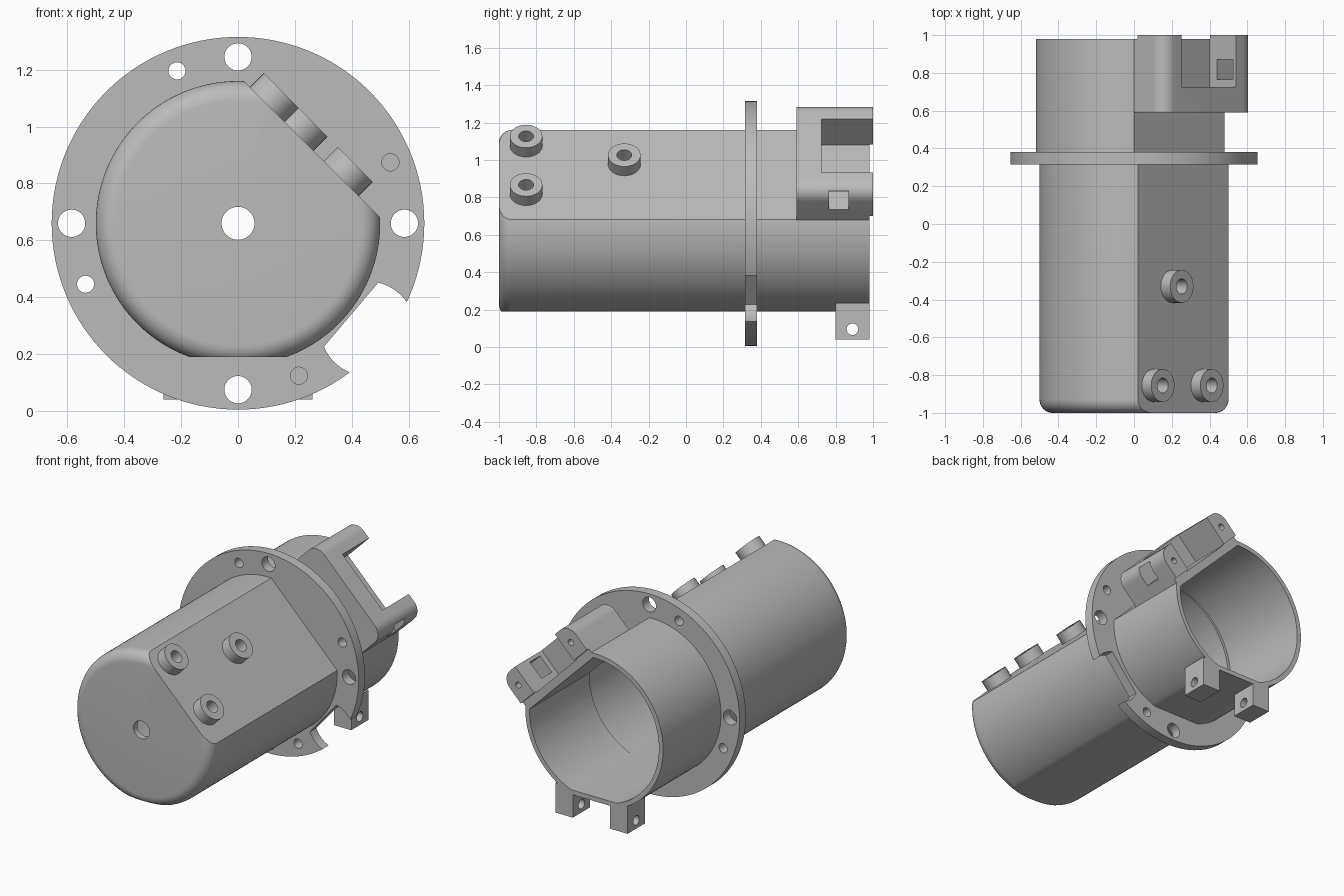
import bpy, bmesh
from math import pi, sin, cos, radians
from mathutils import Matrix, Vector

if "Cube" in bpy.data.objects:
    bpy.data.objects.remove(bpy.data.objects["Cube"])

GREY = bpy.data.materials.new("plain_grey")
GREY.use_nodes = True
GREY.diffuse_color = (0.5, 0.5, 0.5, 1)
GREY.node_tree.nodes["Principled BSDF"].inputs["Base Color"].default_value = (0.5, 0.5, 0.5, 1)

AXIS = Matrix.Translation((0, 0, 0.66))            # centre line of the housing
REAR = Matrix.Translation((-0.02, 0, 0.66))        # rear section sits slightly off centre
TILT = Matrix.Rotation(radians(45), 4, "Y")        # local z points out of the slanted flat
FLAT, BASE = 0.368, 0.47                           # distances of slanted and bottom flats
WALL = 0.03


def finish(name, bm, frame):
    bmesh.ops.recalc_face_normals(bm, faces=bm.faces)
    bm.transform(frame)
    mesh = bpy.data.meshes.new(name)
    bm.to_mesh(mesh)
    bm.free()
    mesh.materials.append(GREY)
    obj = bpy.data.objects.new(name, mesh)
    bpy.context.collection.objects.link(obj)
    return obj


def prism(name, outline, y0, y1, frame=AXIS):
    """Extrude an x-z outline along y."""
    bm = bmesh.new()
    face = bm.faces.new([bm.verts.new((x, y0, z)) for x, z in outline])
    out = bmesh.ops.extrude_face_region(bm, geom=[face])
    moved = [v for v in out["geom"] if isinstance(v, bmesh.types.BMVert)]
    bmesh.ops.translate(bm, verts=moved, vec=(0, y1 - y0, 0))
    return finish(name, bm, frame)


def arc(x, z, r, a0, a1, n):
    return [(x + r * cos(a0 + (a1 - a0) * i / n), z + r * sin(a0 + (a1 - a0) * i / n))
            for i in range(n + 1)]


def disc(name, x, z, r, y0, y1, frame=AXIS, n=40):
    return prism(name, arc(x, z, r, 0, 2 * pi, n)[:-1], y0, y1, frame)


def box(name, lo, hi, frame):
    outline = [(lo[0], lo[2]), (hi[0], lo[2]), (hi[0], hi[2]), (lo[0], hi[2])]
    return prism(name, outline, lo[1], hi[1], frame)


def drum(name, r, y0, y1, frame, inset=0.0, fillet=0.0):
    """Turned drum with a rounded front rim, trimmed by the two flats."""
    profile = [(0, y0)]
    if fillet:
        profile += arc(r - fillet, y0 + fillet, fillet, -pi / 2, 0, 10)
    else:
        profile.append((r, y0))
    profile += [(r, y1), (0, y1)]
    bm = bmesh.new()
    verts = [bm.verts.new((x, y, 0)) for x, y in profile]
    edges = [bm.edges.new(pair) for pair in zip(verts, verts[1:])]
    bmesh.ops.spin(bm, geom=verts + edges, axis=(0, 1, 0), cent=(0, 0, 0),
                   angle=2 * pi, steps=128, use_duplicate=False)
    bmesh.ops.remove_doubles(bm, verts=bm.verts, dist=1e-5)
    for normal, dist in (((1, 0, 1), FLAT - inset), ((0, 0, -1), BASE - inset)):
        normal = Vector(normal).normalized()
        cut = bmesh.ops.bisect_plane(bm, geom=bm.verts[:] + bm.edges[:] + bm.faces[:],
                                     plane_co=normal * dist, plane_no=normal, clear_outer=True)
        rim = [e for e in cut["geom_cut"] if isinstance(e, bmesh.types.BMEdge)]
        bmesh.ops.contextual_create(bm, geom=rim)
    return finish(name, bm, frame)


def carve(obj, cutters):
    """Subtract the cutters, then delete them."""
    for cutter in cutters:
        cutter.hide_render = True
        mod = obj.modifiers.new("cut", "BOOLEAN")
        mod.operation, mod.solver, mod.object = "DIFFERENCE", "EXACT", cutter
    graph = bpy.context.evaluated_depsgraph_get()
    mesh = bpy.data.meshes.new_from_object(obj.evaluated_get(graph))
    obj.modifiers.clear()
    obj.data = mesh
    for cutter in cutters:
        bpy.data.objects.remove(cutter)
    return obj


def front_cavity():
    return drum("cut", 0.5 - WALL, -0.96, 0.36, AXIS, WALL)


def rear_cavity():
    return drum("cut", 0.5 - WALL, 0.34, 1.1, REAR, WALL)


parts = []

# Bosses on the slanted flat: (position across the flat, position along the body)
SPOTS = [(-0.222, -0.855), (0.145, -0.855), (-0.08, -0.33)]
UPRIGHT = Matrix.Rotation(pi / 2, 4, "X")


def boss_cylinder(name, spot, r, low, high):
    frame = AXIS @ TILT @ Matrix.Translation((*spot, 0)) @ UPRIGHT
    return disc(name, 0, 0, r, low, high, frame)


for i, spot in enumerate(SPOTS):
    boss = boss_cylinder(f"boss_{i + 1}", spot, 0.087, FLAT - 0.01, FLAT + 0.07)
    parts.append(carve(boss, [boss_cylinder("cut", spot, 0.04, 0.2, 0.6)]))

# Front shell with its end wall and shaft hole
shell = drum("front_shell", 0.5, -1, 0.33, AXIS, fillet=0.07)
holes = [boss_cylinder("cut", s, 0.04, 0.25, 0.6) for s in SPOTS]
parts.append(carve(shell, [front_cavity(), disc("cut", 0, 0, 0.058, -1.1, -0.9)] + holes))

# Rear shell, open at the back
parts.append(carve(drum("rear_shell", 0.5, 0.37, 0.98, REAR), [rear_cavity()]))

# Mounting flange with large and small bolt holes and a scooped notch
flange = disc("flange", 0, 0, 0.655, 0.315, 0.38, n=128)
cutters = [front_cavity(), rear_cavity()]
for k in range(4):
    for angle, r, size in ((0, 0.585, 0.048), (21.8, 0.577, 0.03)):
        a = radians(angle + 90 * k)
        cutters.append(disc("cut", r * cos(a), r * sin(a), size, 0.2, 0.5))
mid, half = radians(-40.3), radians(117)
cutters.append(prism("cut", arc(0.455, -0.37, 0.166, mid - half, mid + half, 40), 0.2, 0.5))
parts.append(carve(flange, cutters))

# Cable clip on the rear of the slanted flat: rounded block split into two arms
CLIP = REAR @ TILT
W, TOP, R = 0.339, 0.588, 0.08
outline = [(-W, 0.35), (W, 0.35)]
outline += arc(W - R, TOP - R, R, 0, pi / 2, 10) + arc(R - W, TOP - R, R, pi / 2, pi, 10)
clip = prism("cable_clip", outline, 0.59, 1.0, CLIP)
parts.append(carve(clip, [
    box("cut", (-0.204, 0.725, 0.39), (0.204, 1.1, 0.8), CLIP),
    box("cut", (-0.5, 0.98, 0.2), (0.5, 1.1, 0.395), CLIP),
    box("cut", (0.15, 0.765, 0.445), (0.5, 0.87, 0.565), CLIP),
    disc("cut", -0.27, 0.49, 0.02, 0.85, 1.1, CLIP),
    disc("cut", 0.27, 0.49, 0.02, 0.85, 1.1, CLIP)]))

# Pierced lugs under the rear edge
for side, name in ((1, "left_lug"), (-1, "right_lug")):
    xs = sorted((side * 0.135, side * 0.262))
    lug = box(name, (xs[0], 0.8, 0.04), (xs[1], 0.98, 0.235), Matrix())
    across = Matrix.Translation((0, 0.89, 0.095)) @ Matrix.Rotation(pi / 2, 4, "Z")
    parts.append(carve(lug, [rear_cavity(), disc("cut", 0, 0, 0.031, -0.5, 0.5, across)]))

# Smooth the curves and keep the machined edges crisp
bpy.ops.object.select_all(action="DESELECT")
for obj in parts:
    obj.select_set(True)
bpy.context.view_layer.objects.active = parts[0]
bpy.ops.object.shade_smooth_by_angle(angle=radians(25))
